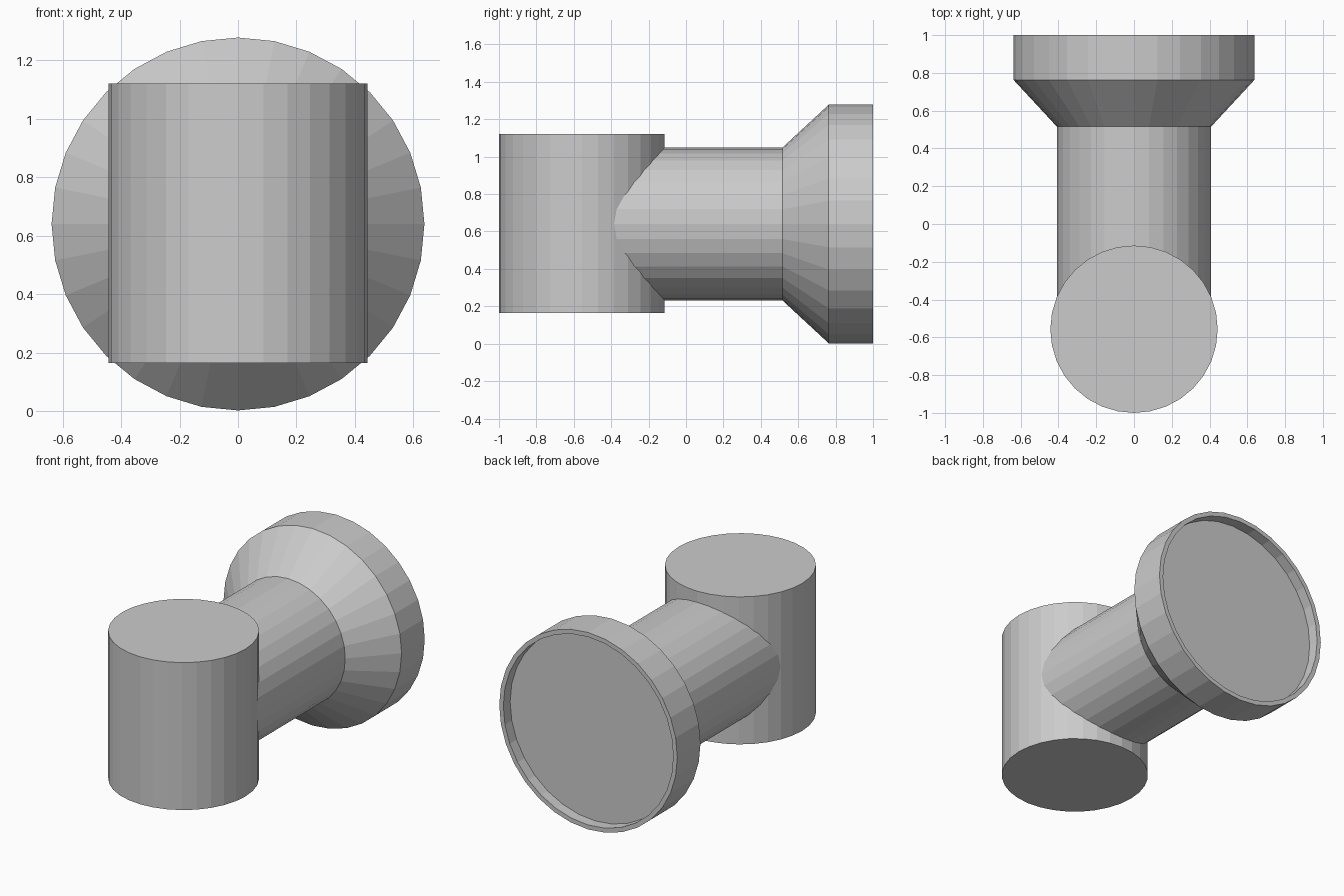
import bpy, bmesh, math
from mathutils import Matrix

if "Cube" in bpy.data.objects:
    bpy.data.objects.remove(bpy.data.objects["Cube"])

SIDES = 32


def lathe(name, profile, matrix):
    """Closed solid turned around local z from (radius, height) points."""
    bm = bmesh.new()
    rings = []
    for r, h in profile:
        rings.append([bm.verts.new((r * math.cos(2 * math.pi * i / SIDES),
                                    r * math.sin(2 * math.pi * i / SIDES), h))
                      for i in range(SIDES)])
    for a, b in zip(rings, rings[1:]):
        for i in range(SIDES):
            j = (i + 1) % SIDES
            bm.faces.new((a[i], a[j], b[j], b[i]))
    bm.faces.new(rings[0][::-1])
    bm.faces.new(rings[-1])
    bm.transform(matrix)
    bmesh.ops.recalc_face_normals(bm, faces=bm.faces)
    mesh = bpy.data.meshes.new(name)
    bm.to_mesh(mesh)
    bm.free()
    obj = bpy.data.objects.new(name, mesh)
    bpy.context.collection.objects.link(obj)
    return obj


# Upright drum at the front
lathe("upright_drum", [(0.443, 0.165), (0.443, 1.12)],
      Matrix.Translation((0, -0.557, 0)))

# Horizontal pipe flaring into a rimmed, shallowly recessed end
along_y = Matrix.Translation((0, 0, 0.64)) @ Matrix.Rotation(-math.pi / 2, 4, 'X')
lathe("flared_pipe",
      [(0.408, -0.55), (0.408, 0.515), (0.638, 0.763), (0.638, 1.0),
       (0.609, 1.0), (0.609, 0.93)], along_y)
